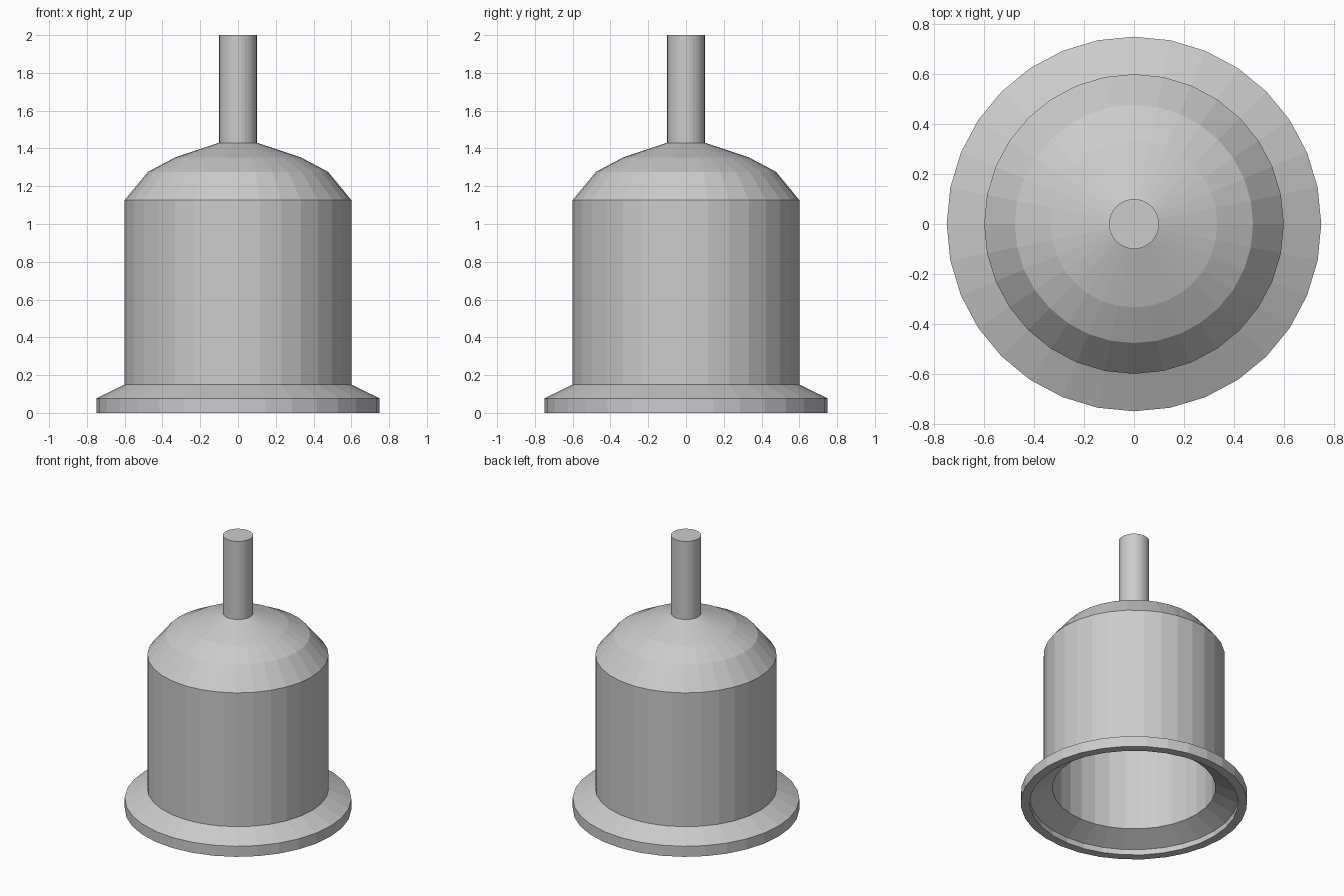
import bpy, bmesh, math

if "Cube" in bpy.data.objects:
    bpy.data.objects.remove(bpy.data.objects["Cube"])

SIDES = 32


def lathe(name, profile):
    """Revolve an (r, z) profile about the z axis."""
    bm = bmesh.new()
    verts = [bm.verts.new((r, 0, z)) for r, z in profile]
    edges = [bm.edges.new(pair) for pair in zip(verts, verts[1:])]
    bmesh.ops.spin(bm, geom=verts + edges, cent=(0, 0, 0), axis=(0, 0, 1),
                   angle=math.tau, steps=SIDES, use_duplicate=False)
    bmesh.ops.remove_doubles(bm, verts=bm.verts, dist=1e-4)
    bmesh.ops.recalc_face_normals(bm, faces=bm.faces)
    mesh = bpy.data.meshes.new(name)
    bm.to_mesh(mesh)
    bm.free()
    obj = bpy.data.objects.new(name, mesh)
    bpy.context.collection.objects.link(obj)
    return obj


# Stem on top, running down into the dome
stem = [(0, 2.0), (0.1, 2.0), (0.1, 1.43)]
# Outer dome, wall and flared foot
outer = [(0.334, 1.352), (0.477, 1.276), (0.6, 1.127),
         (0.6, 0.15), (0.75, 0.077), (0.75, 0)]
# Inner surface of the hollow shell, 0.06 thick
inner = [(0.69, 0), (0.69, 0.04), (0.54, 0.113), (0.54, 1.105),
         (0.438, 1.229), (0.31, 1.297), (0.09, 1.37), (0, 1.37)]

lathe("bell_with_stem", stem + outer + inner)
